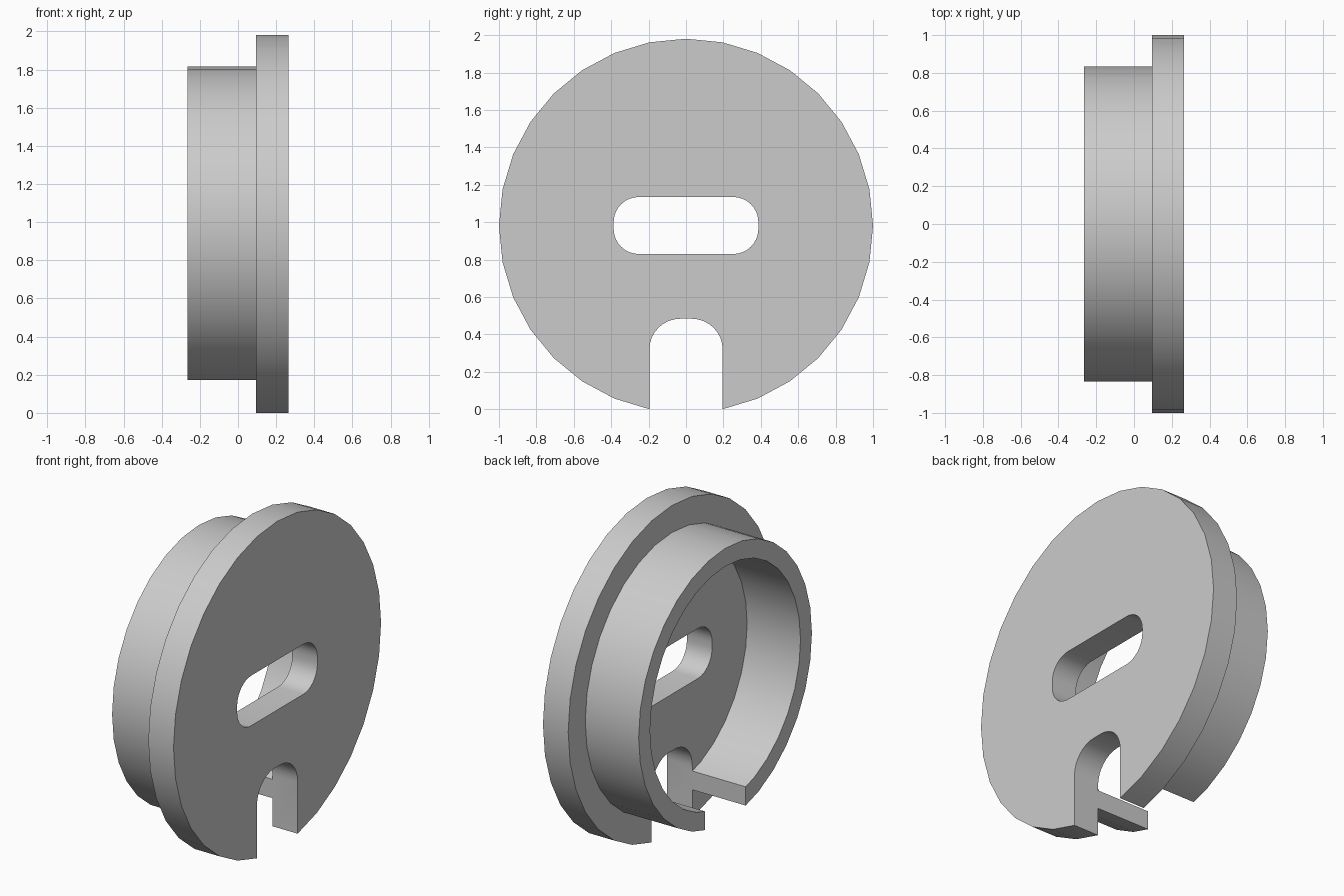
import bpy, bmesh
from math import sin, cos, pi, radians

if "Cube" in bpy.data.objects:
    bpy.data.objects.remove(bpy.data.objects["Cube"], do_unlink=True)

SIDES = 32
CENTRE_Z = 0.981
BACK, STEP, FACE = -0.265, 0.095, 0.265   # x of collar end, flange back, flange face

grey = bpy.data.materials.new("plain grey")
grey.use_nodes = True
grey.diffuse_color = (0.6, 0.6, 0.6, 1)
grey.node_tree.nodes["Principled BSDF"].inputs["Base Color"].default_value = (0.6, 0.6, 0.6, 1)


def finish(name, bm):
    bmesh.ops.recalc_face_normals(bm, faces=bm.faces[:])
    mesh = bpy.data.meshes.new(name)
    bm.to_mesh(mesh)
    bm.free()
    mesh.materials.append(grey)
    obj = bpy.data.objects.new(name, mesh)
    bpy.context.collection.objects.link(obj)
    return obj


def loft(name, loops):
    """Join equal-sized point loops in order and cap both ends."""
    bm = bmesh.new()
    rows = [[bm.verts.new(p) for p in loop] for loop in loops]
    for a, b in zip(rows, rows[1:]):
        for i in range(len(a)):
            j = (i + 1) % len(a)
            bm.faces.new((a[i], a[j], b[j], b[i]))
    bm.faces.new(rows[0])
    bm.faces.new(rows[-1])
    return finish(name, bm)


def circle(x, r):
    return [(x, r * sin(2 * pi * i / SIDES), CENTRE_Z + r * cos(2 * pi * i / SIDES))
            for i in range(SIDES)]


def rounded_cutter(name, half_width, z0, z1, r, steps=8):
    """Rounded rectangle pushed through along x."""
    outline = []
    corners = ((half_width - r, z1 - r), (r - half_width, z1 - r),
               (r - half_width, z0 + r), (half_width - r, z0 + r))
    for k, (cy, cz) in enumerate(corners):
        for i in range(steps + 1):
            a = (k + i / steps) * pi / 2
            outline.append((cy + r * cos(a), cz + r * sin(a)))
    obj = loft(name, [[(x, y, z) for y, z in outline] for x in (-0.5, 0.5)])
    obj.hide_render = True
    return obj


# Flange disc with hollow collar behind it
cap = loft("flanged_cap", [circle(x, r) for x, r in (
    (FACE, 1), (STEP, 1), (STEP, 0.835), (BACK, 0.835), (BACK, 0.725), (STEP, 0.725))])

# Central oblong hole, and round-topped slot open at the bottom
cutters = [rounded_cutter("oblong_hole_cutter", 0.387, 0.83, 1.135, 0.135),
           rounded_cutter("slot_cutter", 0.196, -0.5, 0.484, 0.165)]

bpy.ops.object.select_all(action="DESELECT")
cap.select_set(True)
bpy.context.view_layer.objects.active = cap
for cutter in cutters:
    mod = cap.modifiers.new(cutter.name, "BOOLEAN")
    mod.operation = "DIFFERENCE"
    mod.solver = "EXACT"
    mod.object = cutter
    bpy.ops.object.modifier_apply(modifier=mod.name)
    bpy.data.objects.remove(cutter, do_unlink=True)

bpy.ops.object.shade_smooth_by_angle(angle=radians(30))
